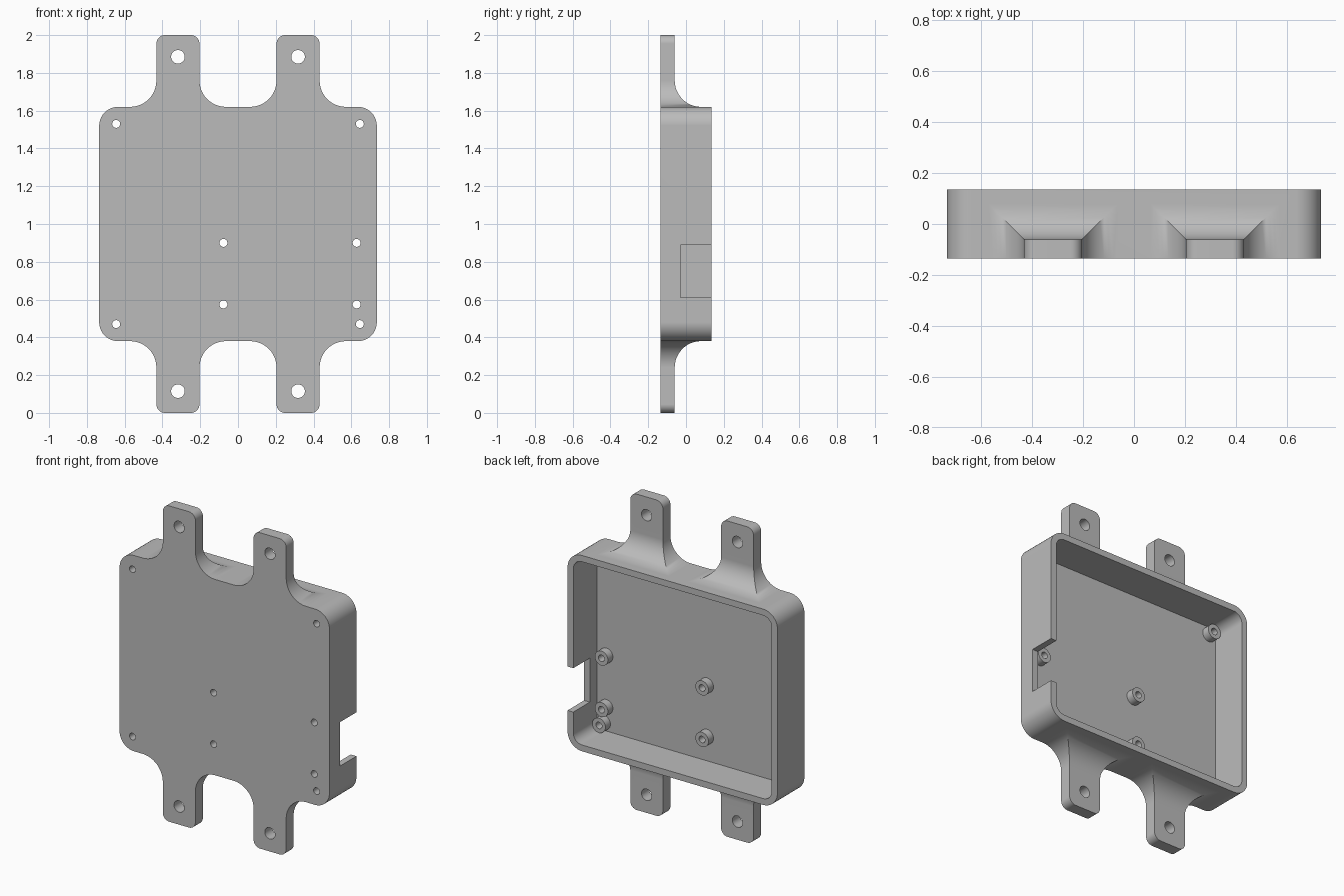
import bpy, bmesh
from math import sin, cos, pi, radians

if "Cube" in bpy.data.objects:
    bpy.data.objects.remove(bpy.data.objects["Cube"], do_unlink=True)

FRONT, BACK = -0.135, 0.135
HALF_W, HALF_H, MID_Z = 0.735, 0.62, 1.0
WALL, FLOOR_Y = 0.04, -0.10
TAB_X, TAB_HALF, TAB_BACK = 0.318, 0.114, -0.06
FLARE, ROUND = 0.14, 0.045

grey = bpy.data.materials.new("plain grey")
grey.use_nodes = True
grey.diffuse_color = (0.5, 0.5, 0.5, 1)
grey.node_tree.nodes["Principled BSDF"].inputs["Base Color"].default_value = (0.5, 0.5, 0.5, 1)


def loft(name, rings, closed=False):
    """Skin a list of equal-length rings; closed joins the last ring to the first."""
    bm = bmesh.new()
    loops = [[bm.verts.new(p) for p in ring] for ring in rings]
    n = len(loops[0])
    pairs = list(zip(loops, loops[1:]))
    if closed:
        pairs.append((loops[-1], loops[0]))
    else:
        bm.faces.new(loops[0])
        bm.faces.new(loops[-1])
    for a, b in pairs:
        for i in range(n):
            j = (i + 1) % n
            bm.faces.new((a[i], a[j], b[j], b[i]))
    bmesh.ops.recalc_face_normals(bm, faces=bm.faces)
    mesh = bpy.data.meshes.new(name)
    bm.to_mesh(mesh)
    bm.free()
    mesh.materials.append(grey)
    obj = bpy.data.objects.new(name, mesh)
    bpy.context.collection.objects.link(obj)
    return obj


def circle(x, z, r, y, n=32):
    return [(x + r * cos(2 * pi * i / n), y, z + r * sin(2 * pi * i / n)) for i in range(n)]


def rounded_rect(hw, hh, r, y, steps=10):
    pts = []
    for q, (sx, sz) in enumerate([(1, 1), (-1, 1), (-1, -1), (1, -1)]):
        for i in range(steps + 1):
            a = (q + i / steps) * pi / 2
            pts.append((sx * (hw - r) + r * cos(a), y, MID_Z + sz * (hh - r) + r * sin(a)))
    return pts


def combine(target, tool, operation):
    mod = target.modifiers.new(operation.lower(), 'BOOLEAN')
    mod.operation, mod.object, mod.solver = operation, tool, 'EXACT'
    bpy.context.view_layer.objects.active = target
    bpy.ops.object.modifier_apply(modifier=mod.name)
    bpy.data.objects.remove(tool, do_unlink=True)


def smooth(obj):
    bpy.ops.object.select_all(action='DESELECT')
    obj.select_set(True)
    bpy.context.view_layer.objects.active = obj
    bpy.ops.object.shade_smooth_by_angle(angle=radians(30))


def mounting_tab(x, side):
    """Tab flaring into the case wall; side is +1 at the top, -1 at the bottom."""
    levels = [(HALF_H - 0.02, FLARE, FLARE)]           # (height, side offset, back offset)
    for i in range(13):
        a = i / 12 * pi / 2
        d = FLARE * (1 - sin(a))
        levels.append((HALF_H + FLARE * (1 - cos(a)), d, d))
    for i in range(9):
        a = i / 8 * pi / 2
        levels.append((1 - ROUND + ROUND * sin(a), -ROUND * (1 - cos(a)), 0))
    rings = []
    for h, dx, dy in levels:
        w, z = TAB_HALF + dx, MID_Z + side * h
        rings.append([(x - w, FRONT, z), (x + w, FRONT, z),
                      (x + w, TAB_BACK + dy, z), (x - w, TAB_BACK + dy, z)])
    return loft("mounting_tab", rings)


# Case: rounded box, four tabs, hollowed from the back
case = loft("case", [rounded_rect(HALF_W, HALF_H, 0.1, y) for y in (FRONT, BACK)])
tabs = [(sx * TAB_X, sz) for sx in (-1, 1) for sz in (-1, 1)]
for x, side in tabs:
    combine(case, mounting_tab(x, side), 'UNION')
combine(case, loft("cavity", [rounded_rect(HALF_W - WALL, HALF_H - WALL, 0.06, y)
                              for y in (FLOOR_Y, BACK + 0.1)]), 'DIFFERENCE')

# Cable notch in the left wall
combine(case, loft("notch", [[(x, y, z) for y, z in
                              ((-0.03, 0.612), (0.3, 0.612), (0.3, 0.89), (-0.03, 0.89))]
                             for x in (0.68, 0.8)]), 'DIFFERENCE')

# Screw holes through the tabs and the floor
screws = [(sx * 0.645, MID_Z + sz * 0.53) for sx in (-1, 1) for sz in (-1, 1)]
screws += [(x, z) for x in (-0.077, 0.628) for z in (0.574, 0.9)]
holes = [(x, MID_Z + s * 0.885, 0.036) for x, s in tabs] + [(x, z, 0.021) for x, z in screws]
for x, z, r in holes:
    combine(case, loft("drill", [circle(x, z, r, y) for y in (-0.3, 0)]), 'DIFFERENCE')
smooth(case)
normals = case.modifiers.new("even shading", 'WEIGHTED_NORMAL')
normals.keep_sharp = True

# Hollow standoffs on the floor
for x, z in screws:
    profile = [(0.046, FLOOR_Y), (0.046, -0.05), (0.021, -0.05), (0.021, FLOOR_Y)]
    smooth(loft("standoff", [circle(x, z, r, y) for r, y in profile], closed=True))
